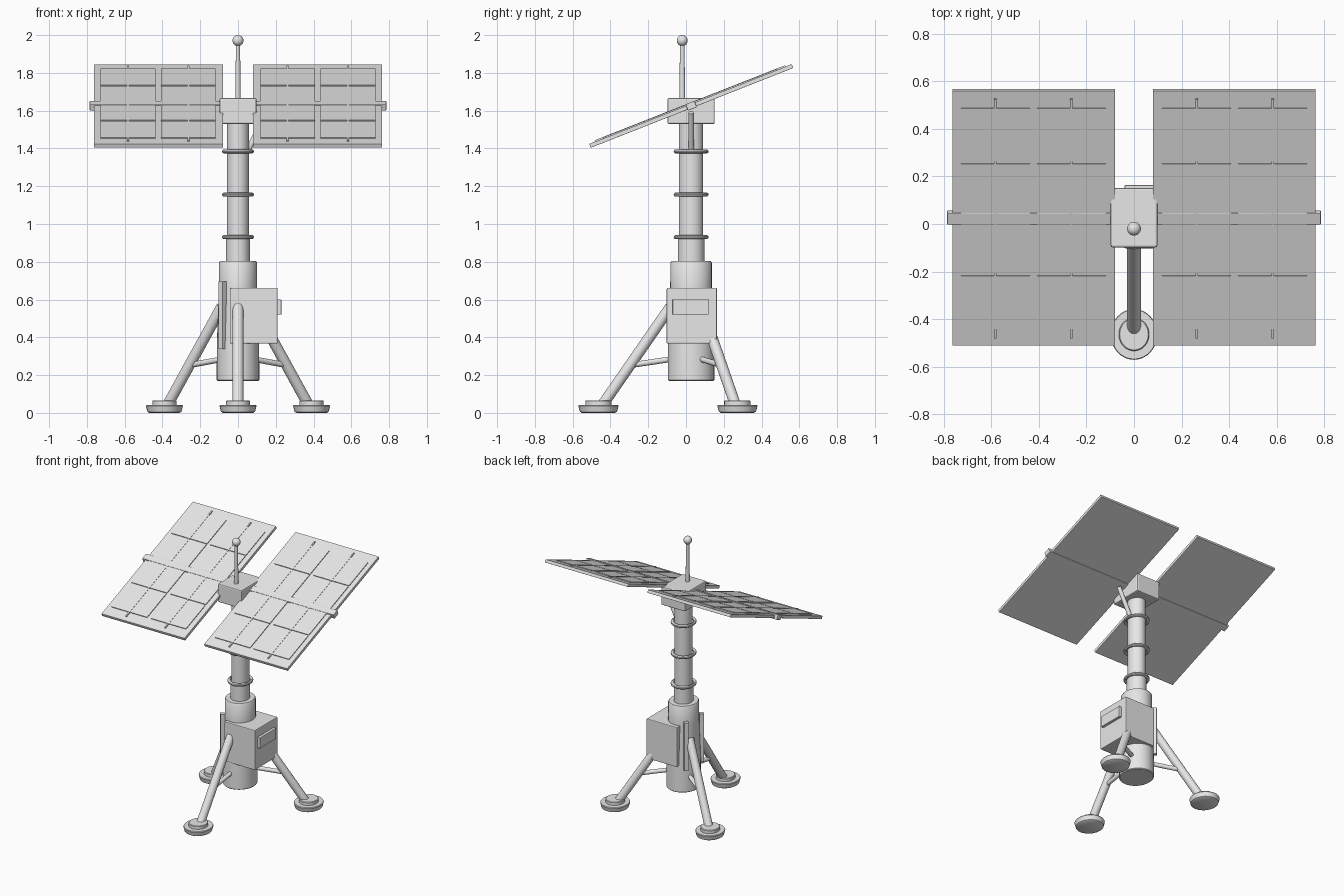
import bpy
from math import cos, sin, radians, tau
from mathutils import Matrix, Vector

if "Cube" in bpy.data.objects:
    bpy.data.objects.remove(bpy.data.objects["Cube"], do_unlink=True)

GREY = (0.8, 0.8, 0.8, 1.0)
mat = bpy.data.materials.new("light grey")
mat.use_nodes = True
mat.diffuse_color = GREY
mat.node_tree.nodes["Principled BSDF"].inputs["Base Color"].default_value = GREY

CY = 0.027          # depth of the mast axis
STRETCH = 1.09      # round parts are slightly deeper than wide
TILT = radians(21.5)
SEG = 32


def finish(obj, name, smooth=False, bevel=0):
    obj.name = name
    obj.data.materials.append(mat)
    if bevel:
        mod = obj.modifiers.new("edge_bevel", "BEVEL")
        mod.width, mod.segments = bevel, 2
    if smooth:
        bpy.ops.object.select_all(action="DESELECT")
        obj.select_set(True)
        bpy.context.view_layer.objects.active = obj
        bpy.ops.object.shade_smooth_by_angle(angle=radians(35))
    return obj


def lathe(name, profile, x=0, y=CY):
    """Closed solid turned round z from (radius, height) points."""
    verts = [(x + r * cos(tau * i / SEG), y + STRETCH * r * sin(tau * i / SEG), z)
             for r, z in profile for i in range(SEG)]
    faces = [(k * SEG + i, k * SEG + (i + 1) % SEG,
              (k + 1) * SEG + (i + 1) % SEG, (k + 1) * SEG + i)
             for k in range(len(profile) - 1) for i in range(SEG)]
    faces += [tuple(reversed(range(SEG))), tuple(range(len(verts) - SEG, len(verts)))]
    mesh = bpy.data.meshes.new(name)
    mesh.from_pydata(verts, [], faces)
    obj = bpy.data.objects.new(name, mesh)
    bpy.context.collection.objects.link(obj)
    return finish(obj, name, smooth=True)


def box(name, centre, size, matrix=Matrix(), bevel=0):
    bpy.ops.mesh.primitive_cube_add(size=1)
    obj = bpy.context.object
    obj.data.transform(matrix @ Matrix.Translation(centre) @ Matrix.Diagonal((*size, 1)))
    return finish(obj, name, bevel=bevel)


def rod(name, a, b, radius):
    a, b = Vector(a), Vector(b)
    bpy.ops.mesh.primitive_cylinder_add(vertices=20, radius=radius, depth=(b - a).length)
    obj = bpy.context.object
    turn = (b - a).to_track_quat("Z", "Y").to_matrix().to_4x4()
    obj.data.transform(Matrix.Translation((a + b) / 2) @ turn)
    return finish(obj, name, smooth=True)


def polar(radius, degrees, z):
    a = radians(degrees)
    return (radius * cos(a), CY + STRETCH * radius * sin(a), z)


# Base tube and telescoping mast
lathe("base_tube", [(0.108, 0.17), (0.113, 0.175), (0.112, 0.37), (0.101, 0.66),
                    (0.101, 0.795), (0.096, 0.803)])
lathe("lower_mast", [(0.064, 0.79), (0.064, 0.93)])
lathe("upper_mast", [(0.059, 0.92), (0.059, 1.54)])
for n, z in enumerate((0.93, 1.155, 1.385)):
    bpy.ops.mesh.primitive_torus_add(major_radius=0.074, minor_radius=0.011,
                                     major_segments=36, minor_segments=10)
    ring = bpy.context.object
    ring.data.transform(Matrix.Translation((0, CY, z)) @ Matrix.Diagonal((1, STRETCH, 1, 1)))
    finish(ring, f"mast_ring_{n + 1}", smooth=True)

# Three legs with struts and round feet
for side, angle in (("front", -90), ("back_left", 30), ("back_right", 150)):
    rod(side + "_leg", polar(0.435, angle, 0.035), polar(0.10, angle, 0.562), 0.029)
    rod(side + "_strut", polar(0.31, angle, 0.25), polar(0.08, angle, 0.287), 0.015)
    fx, fy, _ = polar(0.45, angle, 0)
    lathe(side + "_foot", [(0.08, 0), (0.09, 0.006), (0.098, 0.037), (0.095, 0.042),
                           (0.064, 0.042), (0.064, 0.062), (0.06, 0.066)], fx, fy)

# Equipment box with its side plate, and two upright rails
box("equipment_box", (0.085, 0.031, 0.514), (0.25, 0.266, 0.295), bevel=0.005)
box("side_hatch", (0.217, 0.024, 0.56), (0.025, 0.19, 0.08), bevel=0.003)
for side, angle in (("front", 225), ("back", 135)):
    spot = Matrix.Translation(polar(0.117, angle, 0.517))
    box(side + "_rail", (0, 0, 0), (0.03, 0.03, 0.355),
        spot @ Matrix.Rotation(radians(angle), 4, "Z"))

# Head, axle and brace
box("head", (0, 0.027, 1.598), (0.196, 0.25, 0.137), bevel=0.008)
tilted = Matrix.Translation((0, 0.028, 1.625)) @ Matrix.Rotation(TILT, 4, "X")
box("axle", (0, 0, 0.001), (1.57, 0.05, 0.036), tilted, bevel=0.003)
rod("panel_brace", (0.055, CY, 1.395), (0.155, CY, 1.59), 0.015)

# Two tilted panels, each with raised cells and thin ribs
for side, s in (("left", 1), ("right", -1)):
    box(side + "_panel", (s * 0.421, 0, 0), (0.682, 1.152, 0.022), tilted, bevel=0.002)
    for col, x in enumerate((0.263, 0.582)):
        for row, v in enumerate((-0.3775, -0.1275, 0.1275, 0.3775)):
            box(f"{side}_cell_{col + 1}_{row + 1}", (s * x, v, 0.012),
                (0.29, 0.24, 0.009), tilted)
        box(f"{side}_rib_{col + 1}", (s * x, 0, 0.013), (0.01, 1.08, 0.011), tilted)

# Antenna
lathe("antenna_rod", [(0.014, 1.65), (0.011, 1.96)], 0, -0.02)
bpy.ops.mesh.primitive_uv_sphere_add(segments=24, ring_count=14, radius=0.029,
                                     location=(0, -0.02, 1.971))
finish(bpy.context.object, "antenna_ball", smooth=True)
